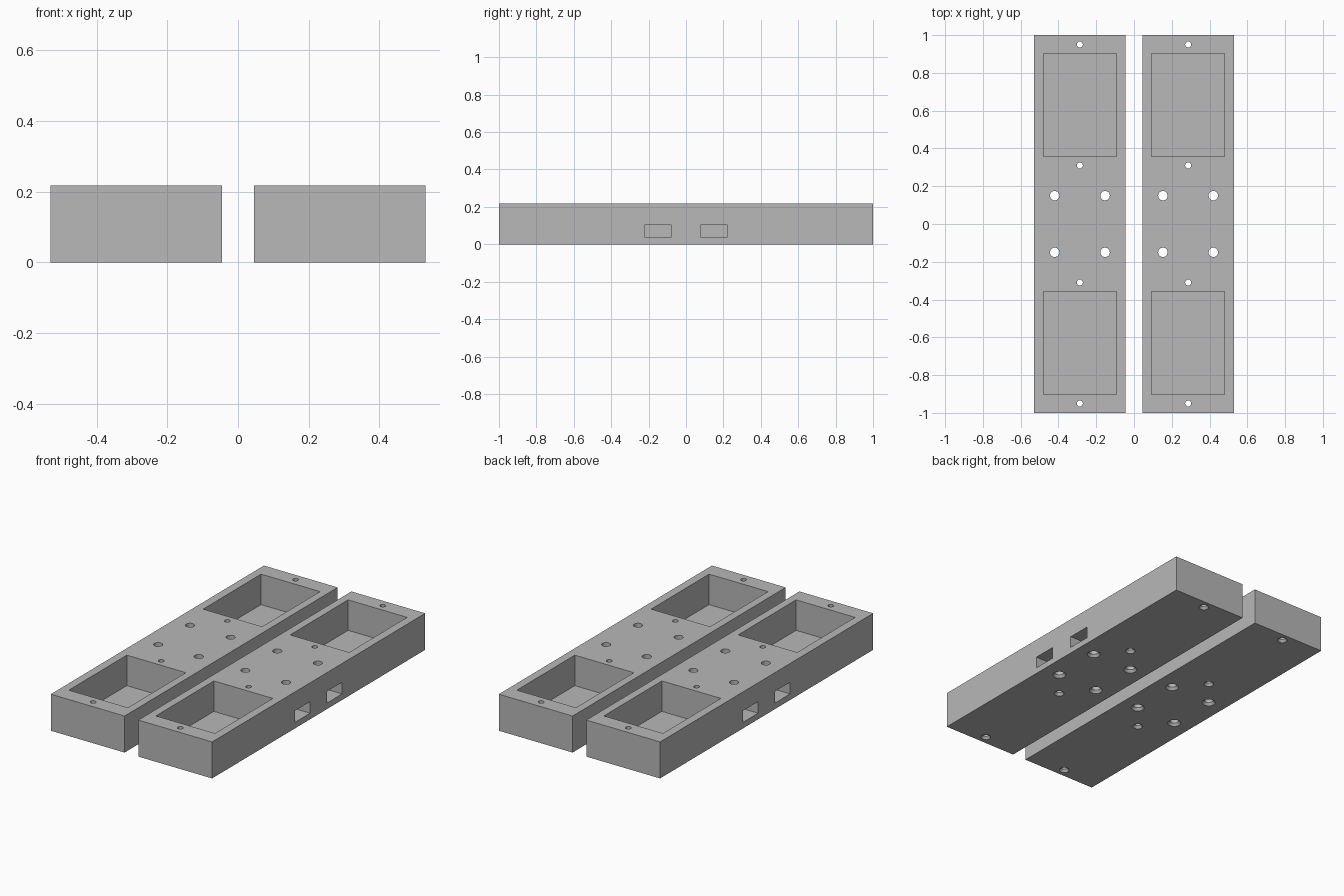
import bpy, bmesh, math

if "Cube" in bpy.data.objects:
    bpy.data.objects.remove(bpy.data.objects["Cube"])

HEIGHT = 0.217
X0, X1 = 0.045, 0.53          # inner and outer faces of a block
FLOOR = 0.036                 # thickness under pockets and slots

grey = bpy.data.materials.new("plain grey")
grey.diffuse_color = (0.48, 0.48, 0.48, 1)
grey.use_nodes = True
grey.node_tree.nodes["Principled BSDF"].inputs["Base Color"].default_value = grey.diffuse_color


def add_box(bm, x0, x1, y0, y1, z0, z1):
    verts = bmesh.ops.create_cube(bm, size=1)["verts"]
    for v in verts:
        v.co.x = (x0 + x1) / 2 + v.co.x * (x1 - x0)
        v.co.y = (y0 + y1) / 2 + v.co.y * (y1 - y0)
        v.co.z = (z0 + z1) / 2 + v.co.z * (z1 - z0)


def add_hole(bm, x, y, r, sink, n=24):
    """Through hole, countersunk on the underside."""
    depth = 0.015
    wide = r + sink
    profile = [(wide, -0.02), (wide, 0), (r, depth), (r, HEIGHT + 0.02)]
    rings = []
    for radius, z in profile:
        rings.append([bm.verts.new((x + radius * math.cos(2 * math.pi * i / n),
                                    y + radius * math.sin(2 * math.pi * i / n), z))
                      for i in range(n)])
    for a, b in zip(rings, rings[1:]):
        for i in range(n):
            j = (i + 1) % n
            bm.faces.new((a[i], a[j], b[j], b[i]))
    bm.faces.new(rings[0][::-1])
    bm.faces.new(rings[-1])


def make_object(name, bm):
    bmesh.ops.recalc_face_normals(bm, faces=bm.faces[:])
    mesh = bpy.data.meshes.new(name)
    bm.to_mesh(mesh)
    bm.free()
    mesh.materials.append(grey)
    obj = bpy.data.objects.new(name, mesh)
    bpy.context.collection.objects.link(obj)
    return obj


def cut(obj, cutter):
    cutter.hide_render = True
    cutter.hide_set(True)
    mod = obj.modifiers.new(cutter.name, 'BOOLEAN')
    mod.operation = 'DIFFERENCE'
    mod.solver = 'EXACT'
    mod.object = cutter


for side, s in (("left", -1), ("right", 1)):
    def span(a, b):
        return sorted((s * a, s * b))

    # Solid block
    bm = bmesh.new()
    add_box(bm, *span(X0, X1), -1, 1, 0, HEIGHT)
    block = make_object(side + "_block", bm)

    # Open pockets at both ends, screw holes around them, bolt holes between
    bm = bmesh.new()
    for e in (-1, 1):
        y0, y1 = sorted((e * 0.358, e * 0.902))
        add_box(bm, *span(0.092, 0.48), y0, y1, FLOOR, HEIGHT + 0.05)
        for y in (0.31, 0.95):
            add_hole(bm, s * 0.287, e * y, 0.016, 0.012)
        for x in (0.153, 0.42):
            add_hole(bm, s * x, e * 0.15, 0.025, 0.012)
    cut(block, make_object(side + "_pocket_and_hole_cutter", bm))

    # Blind slots from the outer side, crossing the bolt holes
    bm = bmesh.new()
    for e in (-1, 1):
        add_box(bm, *span(0.092, X1 + 0.05), e * 0.15 - 0.07, e * 0.15 + 0.07,
                FLOOR, 0.105)
    cut(block, make_object(side + "_slot_cutter", bm))
